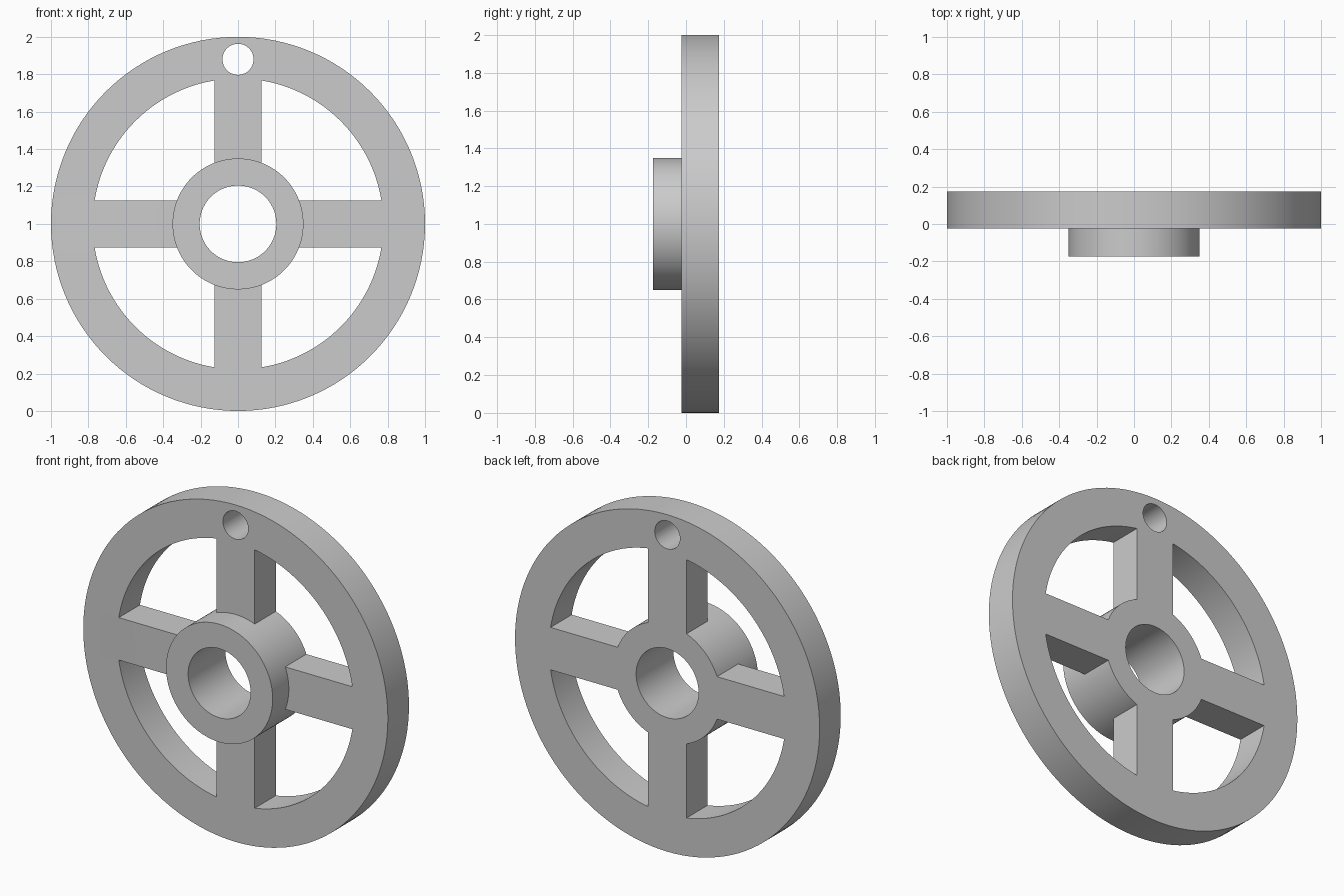
import bpy, bmesh, math
from mathutils import Matrix

if "Cube" in bpy.data.objects:
    bpy.data.objects.remove(bpy.data.objects["Cube"])

CENTRE_Z = 1.0
BACK, FACE, HUB_FRONT = 0.175, -0.023, -0.175


def make_object(name, bm):
    bmesh.ops.recalc_face_normals(bm, faces=bm.faces)
    mesh = bpy.data.meshes.new(name)
    bm.to_mesh(mesh)
    bm.free()
    obj = bpy.data.objects.new(name, mesh)
    bpy.context.collection.objects.link(obj)
    return obj


def tube(name, outer, inner, y0, y1, segments, z=CENTRE_Z):
    """Ring (or solid disc when inner is 0) around the y axis at height z."""
    bm = bmesh.new()
    loops = []
    for r, y in ((outer, y0), (outer, y1), (inner, y1), (inner, y0)):
        if r:
            loops.append([bm.verts.new((r * math.sin(2 * math.pi * i / segments), y,
                                        z + r * math.cos(2 * math.pi * i / segments)))
                          for i in range(segments)])
    pairs = zip(loops, loops[1:] + loops[:1]) if inner else [(loops[0], loops[1])]
    for a, b in pairs:
        for i in range(segments):
            j = (i + 1) % segments
            bm.faces.new((a[i], a[j], b[j], b[i]))
    if not inner:
        for loop in loops:
            bm.faces.new(loop)
    return make_object(name, bm)


def spoke(name, angle):
    """Box reaching from inside the hub wall to inside the rim."""
    bm = bmesh.new()
    r0, r1 = 0.28, 0.84
    place = (Matrix.Translation((0, (BACK + FACE) / 2, CENTRE_Z))
             @ Matrix.Rotation(angle, 4, 'Y')
             @ Matrix.Translation((0, 0, (r0 + r1) / 2))
             @ Matrix.Diagonal((0.252, BACK - FACE, r1 - r0, 1)))
    bmesh.ops.create_cube(bm, size=1, matrix=place)
    return make_object(name, bm)


def combine(target, tool, operation):
    tool.hide_render = True
    mod = target.modifiers.new(tool.name, 'BOOLEAN')
    mod.solver = 'EXACT'
    mod.operation = operation
    mod.object = tool
    bpy.context.view_layer.objects.active = target
    bpy.ops.object.modifier_apply(modifier=mod.name)
    bpy.data.objects.remove(tool)


# Rim, joined to a projecting hub by four spokes
wheel = tube("handwheel", 1.0, 0.777, FACE, BACK, 128)
for k in range(4):
    combine(wheel, spoke(f"spoke_{k}", k * math.pi / 2), 'UNION')

# Clear the middle so the hub's bore stays open, then add the hub
combine(wheel, tube("hub", 0.35, 0.205, HUB_FRONT, BACK, 96), 'UNION')

# Handle hole at the top of the rim
combine(wheel, tube("handle_hole", 0.083, 0, -0.3, 0.3, 48, z=1.88), 'DIFFERENCE')

bpy.ops.object.select_all(action='DESELECT')
wheel.select_set(True)
bpy.context.view_layer.objects.active = wheel
bpy.ops.object.shade_smooth_by_angle(angle=math.radians(30))
